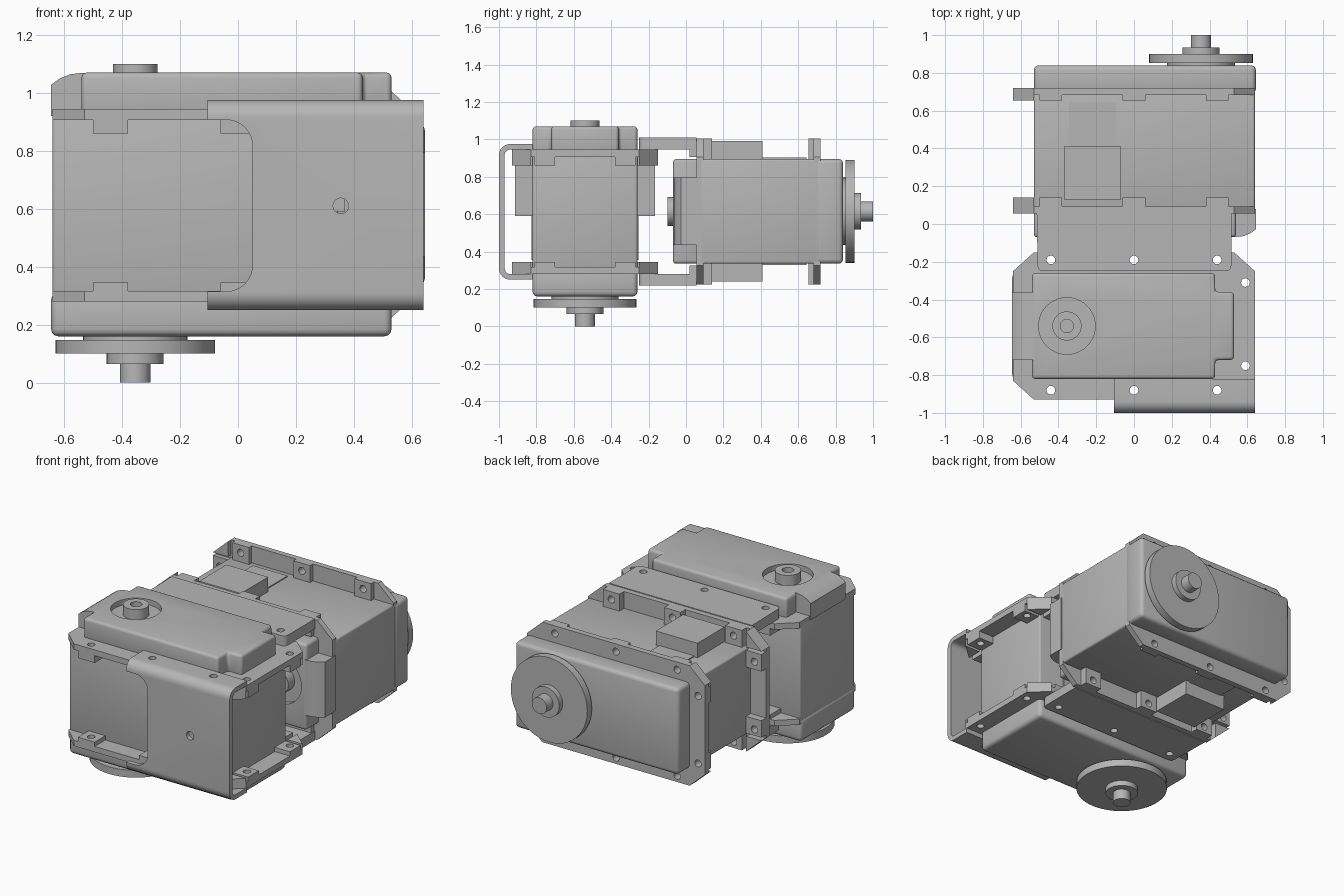
import bpy, bmesh, math
from mathutils import Matrix

cube = bpy.data.objects.get("Cube")
if cube:
    bpy.data.objects.remove(cube, do_unlink=True)

grey = bpy.data.materials.new("light_grey")
grey.use_nodes = True
grey.diffuse_color = (0.47, 0.47, 0.47, 1)
grey.node_tree.nodes["Principled BSDF"].inputs["Base Color"].default_value = (0.47, 0.47, 0.47, 1)

AXES = {"x": lambda a, b, h: (h, a, b), "y": lambda a, b, h: (a, h, b), "z": lambda a, b, h: (a, b, h)}


def extrude(bm, pts, lo, hi, axis):
    place = AXES[axis]
    rings = [[bm.verts.new(place(a, b, h)) for a, b in pts] for h in (lo, hi)]
    bm.faces.new(rings[0])
    bm.faces.new(rings[1])
    n = len(pts)
    for i in range(n):
        j = (i + 1) % n
        bm.faces.new((rings[0][i], rings[0][j], rings[1][j], rings[1][i]))


def solid(name, parts, axis="z"):
    """One object from several extruded outlines (points, low, high)."""
    bm = bmesh.new()
    for pts, lo, hi in parts:
        extrude(bm, pts, lo, hi, axis)
    bmesh.ops.recalc_face_normals(bm, faces=bm.faces)
    mesh = bpy.data.meshes.new(name)
    bm.to_mesh(mesh)
    bm.free()
    obj = bpy.data.objects.new(name, mesh)
    bpy.context.collection.objects.link(obj)
    mesh.materials.append(grey)
    return obj


def rect(x0, x1, y0, y1):
    return [(x0, y0), (x1, y0), (x1, y1), (x0, y1)]


def circle(x, y, r, n=40):
    return [(x + r * math.cos(2 * math.pi * i / n), y + r * math.sin(2 * math.pi * i / n)) for i in range(n)]


def arc(x, y, r, start, end, n=8):
    angles = [math.radians(start + (end - start) * i / n) for i in range(n + 1)]
    return [(x + r * math.cos(t), y + r * math.sin(t)) for t in angles]


def select(obj):
    bpy.ops.object.select_all(action="DESELECT")
    obj.select_set(True)
    bpy.context.view_layer.objects.active = obj


def finish(obj, bevel=0, cutters=()):
    """Bake the bevel and cuts, then smooth the round faces."""
    select(obj)
    if bevel:
        mod = obj.modifiers.new("bevel", "BEVEL")
        mod.width, mod.segments, mod.angle_limit = bevel, 3, math.radians(40)
        bpy.ops.object.modifier_apply(modifier=mod.name)
    for cutter in cutters:
        mod = obj.modifiers.new("cut", "BOOLEAN")
        mod.object, mod.operation, mod.solver = cutter, "DIFFERENCE", "EXACT"
        bpy.ops.object.modifier_apply(modifier=mod.name)
    bpy.ops.object.shade_smooth_by_angle(angle=math.radians(35))
    return obj


# Shared dimensions of one motor unit
AX, CY = -0.355, -0.54
HOLE_X = (-0.44, 0, 0.44)
holes = [(x, y) for x in HOLE_X for y in (-0.88, -0.19)] + [(0.59, -0.75), (0.59, -0.31)]
hole_cutter = solid("hole_cutter", [(circle(x, y, 0.023, 16), 0.1, 1.2) for x, y in holes])
recess_cutter = solid("recess_cutter", [(circle(AX, CY, 0.15), 1.035, 1.2)])
bore_cutter = solid("bore_cutter", [(circle(AX, CY, 0.035, 24), 1.05, 1.2)])


def motor(prefix):
    parts = []

    def add(name, pieces, axis="z", bevel=0, cutters=()):
        parts.append(finish(solid(prefix + name, pieces, axis), bevel, cutters))

    # Case
    add("case", [(rect(-0.64, 0.53, -0.82, -0.26), 0.29, 0.93)], bevel=0.012)
    add("lower_cover", [(rect(-0.645, 0.53, -0.82, -0.26), 0.16, 0.31)], bevel=0.025)
    # Upper cover with notched corners and a rounded tongue on one end
    cover = [(-0.54, -0.82), (0.43, -0.82), (0.43, -0.72), (0.53, -0.72), (0.53, -0.36),
             (0.43, -0.36), (0.43, -0.26), (-0.54, -0.26)]
    add("upper_cover", [(cover, 0.92, 1.07)], bevel=0.018, cutters=[recess_cutter])
    tongue = [(-0.645, 0.92), (-0.5, 0.92), (-0.5, 1.069), (-0.54, 1.069), (-0.58, 1.064), (-0.615, 1.05), (-0.645, 1.028)]
    add("cover_tongue", [(tongue, -0.72, -0.36)], "y", cutters=[recess_cutter])
    # Flanges with screw bosses
    flange = [(-0.53, -0.93), (0.53, -0.93), (0.64, -0.83), (0.64, -0.25),
              (0.53, -0.15), (-0.53, -0.15), (-0.64, -0.25), (-0.64, -0.83)]
    corners = [[(0.53, y), (0.64, y), (0.53, y + s)] for y, s in ((-0.83, -0.1), (-0.25, 0.1))]
    for level, lo, hi, b0, b1 in (("upper", 0.907, 0.945, 0.86, 0.907), ("lower", 0.28, 0.317, 0.317, 0.345)):
        add(level + "_flange", [(flange, lo, hi)], cutters=[hole_cutter])
        bosses = [(rect(x - 0.06, x + 0.06, y, y + 0.11), b0, b1) for x in HOLE_X for y in (-0.93, -0.26)]
        bosses += [(rect(0.53, 0.64, y - 0.055, y + 0.055), b0, b1) for y in (-0.755, -0.325)]
        add(level + "_bosses", bosses, cutters=[hole_cutter])
        add(level + "_corners", [(c, b0, b1) for c in corners])
    # Cable sockets and thin label plates on both broad sides
    sockets = [(rect(0.07, 0.37, 0.59, 0.87), y, y + 0.1) for y in (-0.915, -0.265)]
    add("sockets", sockets, "y")
    plates = [(rect(0.095, 0.345, 0.355, 0.59), y, y + 0.008) for y in (-0.827, -0.261)]
    add("side_plates", plates, "y")
    # Output horn and idler
    for name, r, lo, hi in (("boss_ring", 0.18, 0.14, 0.17), ("horn_disc", 0.275, 0.10, 0.147),
                            ("horn_hub", 0.098, 0.065, 0.105), ("horn_shaft", 0.053, 0, 0.07)):
        add(name, [(circle(AX, CY, r, 48), lo, hi)])
    add("idler", [(circle(AX, CY, 0.077), 1.0, 1.10)], cutters=[bore_cutter])
    return parts


motor("front_")
turn = Matrix(((-1, 0, 0, 0), (0, 0, -1, 1.0), (0, -1, 0, 0.075), (0, 0, 0, 1)))
for part in motor("rear_"):
    part.matrix_world = turn

# Plates and walls joining the two motors
link = arc(-0.48, -0.22, 0.03, 180, 270) + arc(0.485, -0.22, 0.03, 270, 360) + [(0.515, 0.057), (-0.515, 0.057)]
for name, lo, hi, w0, w1 in (("top", 0.945, 1.01, 0.905, 0.96), ("bottom", 0.22, 0.28, 0.27, 0.325)):
    finish(solid(name + "_link_plate", [(link, lo, hi)]), cutters=[hole_cutter])
    finish(solid(name + "_link_wall", [(rect(-0.51, 0.51, 0.02, 0.057), w0, w1)]))

# Folded front bracket with a rounded cut-out
t, r = 0.03, 0.06
outer = arc(-1 + r, 0.975 - r, r, 90, 180) + arc(-1 + r, 0.25 + r, r, 180, 270)
inner = arc(-1 + r, 0.25 + r, r - t, 270, 180) + arc(-1 + r, 0.975 - r, r - t, 180, 90)
profile = [(-0.82, 0.975)] + outer + [(-0.82, 0.25), (-0.82, 0.25 + t)] + inner + [(-0.82, 0.975 - t)]
window = ([(-0.3, 0.315)] + arc(-0.04, 0.405, 0.09, 270, 360) + arc(-0.04, 0.817, 0.09, 0, 90) + [(-0.3, 0.907)])
window_cutter = solid("window_cutter", [(window, -1.1, -0.945), (circle(0.355, 0.61, 0.027, 20), -1.1, -0.945)], "y")
finish(solid("front_bracket", [(profile, -0.105, 0.64)], "x"), cutters=[window_cutter, hole_cutter])

# Remove the helpers
for cutter in (hole_cutter, recess_cutter, bore_cutter, window_cutter):
    bpy.data.objects.remove(cutter, do_unlink=True)
